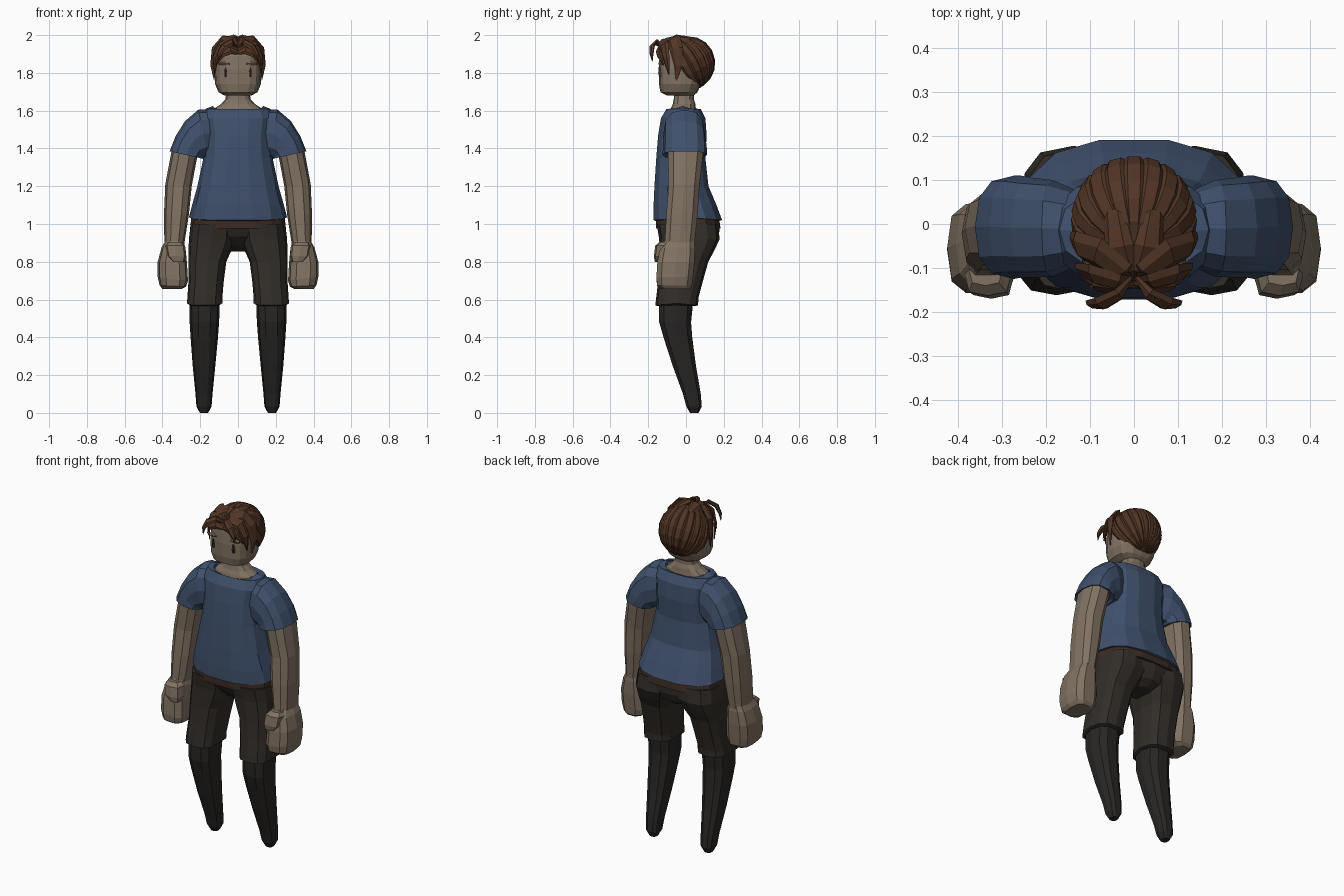
import bpy, bmesh
from math import sin, cos, pi, radians
from mathutils import Vector


def material(name, rgb):
    m = bpy.data.materials.new(name)
    m.diffuse_color = (*rgb, 1)
    return m


SKIN = material("skin", (0.22, 0.17, 0.125))
SHIRT = material("shirt_blue", (0.05, 0.08, 0.15))
CLOTH = material("trouser_brown", (0.032, 0.026, 0.021))
LEG = material("stocking_dark", (0.022, 0.02, 0.018))
BAND = material("waist_brown", (0.045, 0.024, 0.016))
HAIR = material("hair_brown", (0.085, 0.036, 0.019))
EYE = material("eye_dark", (0.06, 0.045, 0.035))


def finish(name, bm, mat, mirror=False):
    bmesh.ops.recalc_face_normals(bm, faces=bm.faces)
    me = bpy.data.meshes.new(name)
    bm.to_mesh(me)
    bm.free()
    me.materials.append(mat)
    ob = bpy.data.objects.new(name, me)
    bpy.context.collection.objects.link(ob)
    if mirror:
        ob.modifiers.new("mirror", 'MIRROR').use_clip = False
    return ob


def skin_rings(bm, rings, top=True, bottom=True):
    vs = [[bm.verts.new(p) for p in r] for r in rings]
    n = len(vs[0])
    for a, b in zip(vs, vs[1:]):
        for i in range(n):
            bm.faces.new((a[i], a[(i + 1) % n], b[(i + 1) % n], b[i]))
    if bottom:
        bm.faces.new(vs[0])
    if top:
        bm.faces.new(vs[-1])


def loft(name, rings, mat, n=12, p=0.8, mirror=False, top=True, bottom=True):
    """Rings: x0, z0, x1, z1 (ends of the width), y0, y1, optional dip of front and back."""
    out = []
    for x0, z0, x1, z1, y0, y1, *dip in rings:
        d, pts = (dip[0] if dip else 0), []
        for i in range(n):
            c, s = cos(2 * pi * i / n), sin(2 * pi * i / n)
            c = (abs(c) ** p) * (1 if c > 0 else -1)
            s = (abs(s) ** p) * (1 if s > 0 else -1)
            pts.append(((x0 + x1) / 2 + c * (x1 - x0) / 2,
                        (y0 + y1) / 2 + s * (y1 - y0) / 2,
                        (z0 + z1) / 2 + c * (z1 - z0) / 2 - d * abs(s)))
        out.append(pts)
    bm = bmesh.new()
    skin_rings(bm, out, top, bottom)
    return finish(name, bm, mat, mirror)


def centred(rows):
    return [(-w, z, w, z, *r) for z, w, *r in rows]


def limb(rows):
    return [(a, z, b, z, *r) for z, a, b, *r in rows]


# Shirt body and sleeves
loft("shirt_body", centred([
    (1.035, .25, -.165, .17, .02), (1.035, .26, -.175, .195, .015), (1.10, .243, -.175, .165),
    (1.20, .215, -.17, .122), (1.35, .183, -.16, .105), (1.47, .178, -.15, .112),
    (1.56, .19, -.135, .105), (1.61, .17, -.105, .08), (1.625, .133, -.088, .055, .025)]),
    SHIRT, n=14, top=False)
loft("shirt_sleeve", [
    (.14, 1.36, .14, 1.605, -.10, .08), (.16, 1.35, .21, 1.605, -.12, .10),
    (.178, 1.35, .28, 1.545, -.122, .105), (.185, 1.345, .33, 1.465, -.122, .11),
    (.185, 1.345, .362, 1.385, -.125, .11), (.195, 1.355, .35, 1.39, -.11, .095)],
    SHIRT, mirror=True)

# Neck and head
loft("neck", centred([
    (1.57, .14, -.09, .06), (1.612, .125, -.08, .052), (1.635, .09, -.07, .05),
    (1.66, .067, -.065, .042), (1.74, .055, -.06, .045)]), SKIN)
loft("head", centred([
    (1.68, .07, -.10, .04), (1.697, .103, -.135, .06), (1.74, .121, -.143, .08),
    (1.82, .125, -.145, .10), (1.89, .122, -.14, .10), (1.925, .105, -.122, .095),
    (1.95, .075, -.085, .08)]), SKIN, n=16, p=.7)

# Eyes and brows
for nm, x, z, sx, sz, mat in (("eye", .065, 1.803, .007, .025, EYE),
                              ("brow", .072, 1.85, .03, .007, SKIN)):
    loft(nm, [(x - sx, z - sz, x + sx, z - sz, -.143, -.12),
              (x - sx, z, x + sx, z, -.147, -.12),
              (x - sx * .6, z + sz, x + sx * .6, z + sz, -.143, -.12)], mat, n=8, p=.5, mirror=True)

# Arms, hands and thumbs
loft("arm", [
    (.20, 1.43, .335, 1.45, -.09, .085), (.215, 1.36, .353, 1.38, -.10, .095),
    (.245, 1.20, .385, 1.21, -.095, .075), (.26, 1.05, .392, 1.05, -.108, .065),
    (.282, .91, .39, .91, -.115, .05), (.285, .86, .39, .86, -.11, .045)], SKIN, n=10, mirror=True)
loft("hand", [
    (.29, .91, .385, .91, -.115, .045), (.278, .875, .405, .875, -.14, .05),
    (.27, .79, .425, .80, -.155, .048), (.265, .70, .425, .72, -.16, .04),
    (.275, .668, .415, .675, -.155, .035), (.30, .655, .40, .655, -.13, .02)],
    SKIN, n=10, p=.65, mirror=True)
loft("thumb", [
    (.285, .80, .345, .80, -.165, -.10), (.275, .83, .375, .83, -.17, -.08),
    (.28, .885, .385, .885, -.163, -.07), (.30, .905, .375, .905, -.14, -.07)],
    SKIN, n=8, p=.6, mirror=True)

# Trousers: waistband, pelvis and knee-length legs
loft("waistband", centred([(.975, .254, -.162, .186), (1.05, .245, -.162, .175)]), BAND, n=14, p=.7)
loft("pelvis", centred([
    (.855, .05, -.03, .11), (.885, .11, -.07, .155), (.935, .19, -.125, .175),
    (1.0, .25, -.157, .178)]), CLOTH)
loft("trouser_leg", limb([
    (1.0, .01, .25, -.155, .17), (.92, .015, .26, -.142, .178), (.86, .035, .262, -.14, .15),
    (.80, .062, .262, -.14, .118), (.70, .075, .262, -.147, .09), (.61, .083, .268, -.158, .066),
    (.58, .083, .27, -.162, .064, .01), (.575, .095, .26, -.15, .05, .01)]), CLOTH, p=.7, mirror=True)

# Lower legs tapering to blunt feet
loft("lower_leg", limb([
    (.62, .095, .257, -.147, .045), (.48, .10, .256, -.145, .03), (.40, .106, .251, -.122, .036),
    (.25, .12, .24, -.073, .055), (.10, .135, .225, -.018, .08), (.035, .14, .22, .0, .085),
    (.0, .158, .202, .02, .068)]), LEG, n=10, p=.75, mirror=True)

# Hair
C = Vector((0, .01, 1.843))
R = Vector((.128, .133, .14))


def lock(bm, path, width, thick):
    """Flattened tapering strand lying on the head."""
    path, rings = [Vector(q) for q in path], []
    for i, q in enumerate(path):
        t = (path[min(i + 1, len(path) - 1)] - path[max(i - 1, 0)]).normalized()
        side = t.cross(q - C).normalized()
        up = side.cross(t).normalized()
        k = sin(pi * (.12 + .85 * i / (len(path) - 1)))
        rings.append([q + side * width * k * cos(a) + up * thick * k * sin(a)
                      for a in (2 * pi * j / 6 for j in range(6))])
    skin_rings(bm, rings)


# Base shell, open over the face
axis_a, axis_b = Vector((0, -.5, .866)), Vector((0, .866, .5))
bm = bmesh.new()
bmesh.ops.create_uvsphere(bm, u_segments=16, v_segments=10, radius=1)
for v in bm.verts:
    v.co = C + v.co * R
bmesh.ops.bisect_plane(bm, geom=bm.verts[:] + bm.edges[:] + bm.faces[:], plane_co=C - axis_b * .01,
                       plane_no=axis_b, clear_inner=True)
finish("hair_shell", bm, HAIR)

# Strands from the crown over the back to the nape
bm = bmesh.new()
for i in range(-5, 6):
    a = radians(19 * i)
    pts = []
    for j in range(9):
        t = radians(8 + 164 * j / 8)
        d = axis_a * cos(t) + (axis_b * cos(a) + Vector((sin(a), 0, 0))) * sin(t)
        pts.append(C + d * R)
    lock(bm, pts, .03, .017)
finish("back_hair", bm, HAIR)

# Parted fringe: swept side, curled front, middle, crown and forehead strands
bm = bmesh.new()
fringe = [
    ([(.005, -.12, 1.91), (.03, -.105, 1.97), (.08, -.065, 1.975), (.122, -.05, 1.925),
      (.135, -.04, 1.84), (.125, -.05, 1.76)], .04, .016),
    ([(.005, -.12, 1.935), (.035, -.16, 1.963), (.075, -.18, 1.94), (.098, -.182, 1.90),
      (.105, -.178, 1.86)], .022, .012),
    ([(.005, -.125, 1.91), (.04, -.13, 1.96), (.09, -.115, 1.945), (.12, -.105, 1.88),
      (.124, -.09, 1.79)], .033, .014),
    ([(.012, -.13, 1.90), (.02, -.10, 1.96), (.035, -.05, 1.983), (.045, .02, 1.978),
      (.05, .07, 1.95)], .036, .018),
    ([(.0, -.135, 1.905), (.04, -.145, 1.922), (.085, -.14, 1.90), (.118, -.12, 1.84)], .026, .012)]
for s in (1, -1):
    for pts, w, h in fringe:
        lock(bm, [(s * x, y, z) for x, y, z in pts], w, h)
finish("fringe", bm, HAIR)
